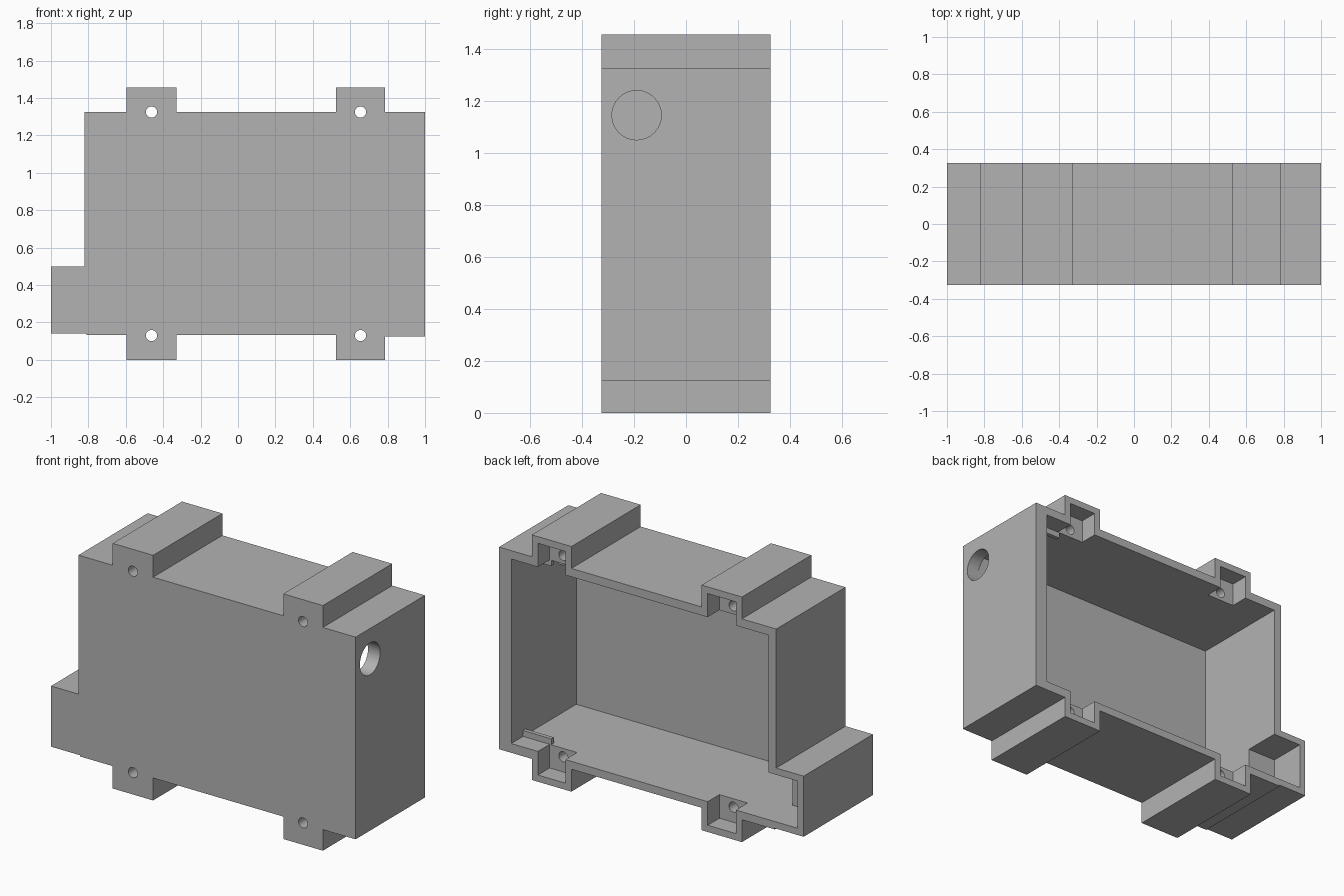
import bpy, bmesh, math

if "Cube" in bpy.data.objects:
    bpy.data.objects.remove(bpy.data.objects["Cube"])

grey = bpy.data.materials.new("mid_grey")
grey.diffuse_color = (0.45, 0.45, 0.45, 1)
grey.use_nodes = True
grey.node_tree.nodes["Principled BSDF"].inputs["Base Color"].default_value = grey.diffuse_color

FRONT, BACK = -0.325, 0.325
LUGS = [(-0.595, -0.33), (0.525, 0.785)]
FLOOR, CEILING = 0.18, 1.275


def box(name, x, y, z):
    bpy.ops.mesh.primitive_cube_add(size=1, location=[sum(r) / 2 for r in (x, y, z)])
    ob = bpy.context.object
    ob.name = name
    ob.scale = [r[1] - r[0] for r in (x, y, z)]
    bpy.ops.object.transform_apply(location=True, rotation=True, scale=True)
    ob.data.materials.append(grey)
    return ob


def rod(name, loc, radius, length, rot):
    bpy.ops.mesh.primitive_cylinder_add(vertices=32, radius=radius, depth=length,
                                        location=loc, rotation=rot)
    ob = bpy.context.object
    ob.name = name
    ob.data.materials.append(grey)
    return ob


def cut(target, cutter):
    mod = target.modifiers.new("cut", 'BOOLEAN')
    mod.operation, mod.solver, mod.object = 'DIFFERENCE', 'EXACT', cutter
    bpy.context.view_layer.objects.active = target
    bpy.ops.object.modifier_apply(modifier=mod.name)
    bpy.data.objects.remove(cutter)


# Housing: stepped outline with four lugs and a side extension, extruded in depth
outline = [(-1, 0.14), (-0.81, 0.14), (-0.81, 0.133)]
for (a, b), z0, z1 in zip(LUGS, (0.133, 0.133), (0.133, 0.125)):
    outline += [(a, z0), (a, 0), (b, 0), (b, z1)]
outline += [(1, 0.125), (1, 1.325)]
for a, b in reversed(LUGS):
    outline += [(b, 1.325), (b, 1.455), (a, 1.455), (a, 1.325)]
outline += [(-0.82, 1.325), (-0.82, 0.5), (-1, 0.5)]

bm = bmesh.new()
face = bm.faces.new([bm.verts.new((x, FRONT, z)) for x, z in outline])
ext = bmesh.ops.extrude_face_region(bm, geom=[face])
moved = [v for v in ext["geom"] if isinstance(v, bmesh.types.BMVert)]
bmesh.ops.translate(bm, vec=(0, BACK - FRONT, 0), verts=moved)
bmesh.ops.recalc_face_normals(bm, faces=bm.faces)
mesh = bpy.data.meshes.new("housing")
bm.to_mesh(mesh)
bm.free()
mesh.materials.append(grey)
housing = bpy.data.objects.new("housing", mesh)
bpy.context.collection.objects.link(housing)

# Main cavity, open at the back, and the shallower side pocket
cut(housing, box("cavity", (-0.77, 0.92), (FRONT + 0.04, 0.5), (FLOOR, CEILING)))
cut(housing, box("side_pocket", (-0.96, -0.7), (0.10, 0.5), (FLOOR, 0.46)))

# Lug pockets and screw holes
for a, b in LUGS:
    for z, span in ((0.13, (0.04, 0.25)), (1.325, (1.2, 1.415))):
        cut(housing, box("lug_pocket", (a + 0.04, b - 0.04), (0.215, 0.5), span))
        cut(housing, rod("screw_hole", ((a + b) / 2, 0, z), 0.03, 2, (math.pi / 2, 0, 0)))

# Cable hole in the right wall
cut(housing, rod("cable_hole", (0.96, -0.19, 1.145), 0.095, 0.3, (0, math.pi / 2, 0)))

bpy.ops.object.select_all(action='DESELECT')
housing.select_set(True)
bpy.context.view_layer.objects.active = housing
bpy.ops.object.shade_smooth_by_angle(angle=math.radians(30))

# Small retaining ribs in the right corners
box("lower_rib", (0.735, 0.921), (0.19, 0.214), (FLOOR - 0.002, FLOOR + 0.035))
box("upper_rib", (0.735, 0.921), (0.19, 0.214), (CEILING - 0.035, CEILING + 0.002))
